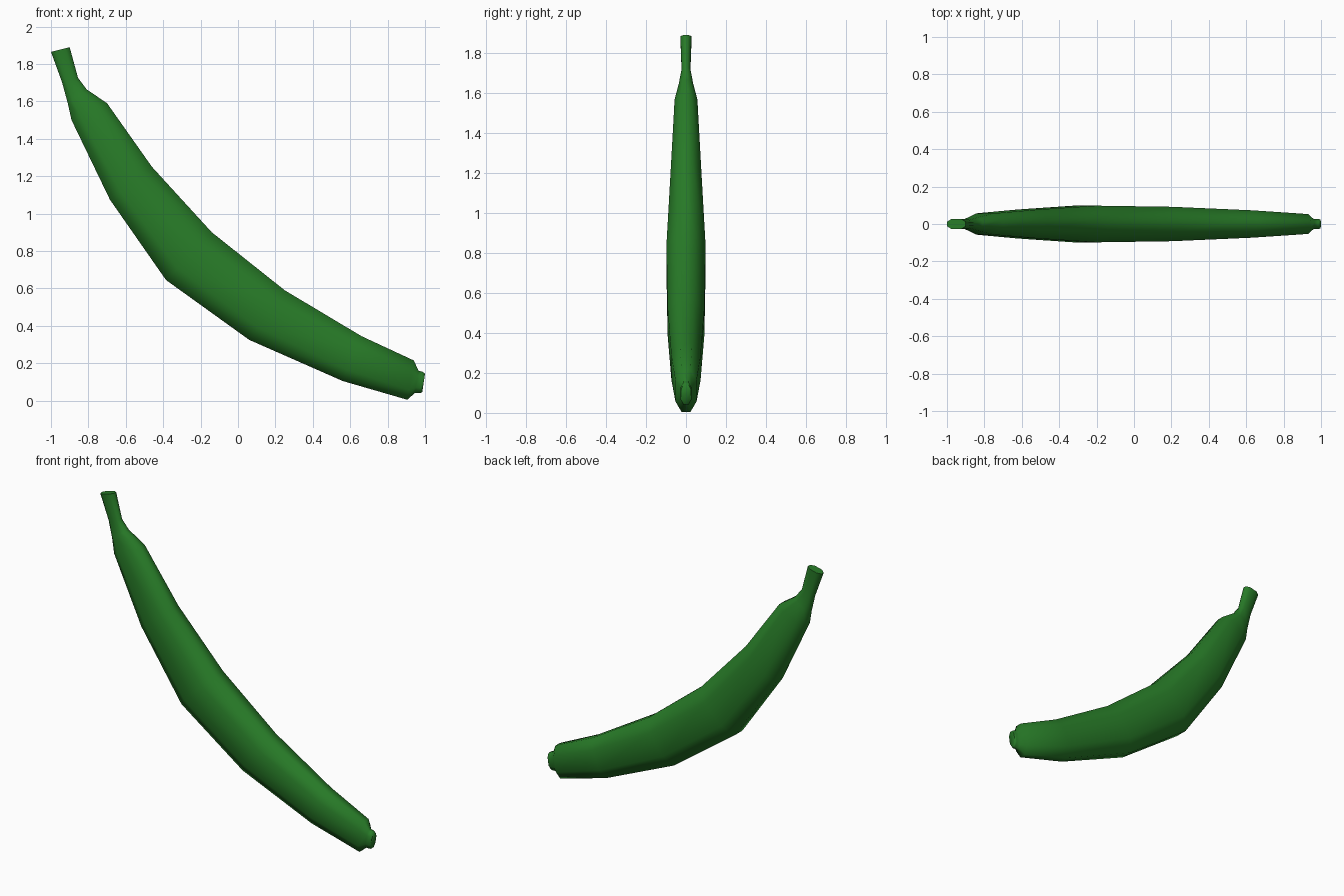
import bpy, bmesh
from mathutils import Vector

if "Cube" in bpy.data.objects:
    bpy.data.objects.remove(bpy.data.objects["Cube"])

green = bpy.data.materials.new("unripe green")
green.diffuse_color = (0.021, 0.2, 0.021, 1)
green.use_nodes = True
green.node_tree.nodes["Principled BSDF"].inputs["Base Color"].default_value = green.diffuse_color

# Rings along the fruit: outer edge (x, z), inner edge (x, z), half thickness in y
RINGS = [
    (-1.00, 1.865, -0.90, 1.89, 0.028),   # stem tip
    (-0.94, 1.70, -0.855, 1.725, 0.022),
    (-0.91, 1.59, -0.81, 1.665, 0.036),   # neck
    (-0.89, 1.50, -0.70, 1.59, 0.057),    # shoulder
    (-0.685, 1.075, -0.46, 1.25, 0.077),
    (-0.385, 0.645, -0.14, 0.90, 0.098),
    (0.06, 0.325, 0.25, 0.59, 0.092),
    (0.56, 0.105, 0.66, 0.345, 0.073),
    (0.905, 0.005, 0.94, 0.215, 0.053),   # blunt end
    (0.945, 0.04, 0.965, 0.16, 0.027),
    (0.975, 0.04, 0.985, 0.155, 0.028),   # blossom nub
    (0.985, 0.045, 1.00, 0.145, 0.024),
]
# Eight-sided section: (across y, outer -> inner)
SECTION = [(0.42, 1), (1, 0.5), (1, -0.5), (0.42, -1),
           (-0.42, -1), (-1, -0.5), (-1, 0.5), (-0.42, 1)]

# Fruit skin lofted through the rings
bm = bmesh.new()
loops = []
for ox, oz, ix, iz, w in RINGS:
    outer, inner = Vector((ox, 0, oz)), Vector((ix, 0, iz))
    mid, half = (outer + inner) / 2, (inner - outer) / 2
    loops.append([bm.verts.new(mid + half * v + Vector((0, w * u, 0)))
                  for u, v in SECTION])
n = len(SECTION)
for a, b in zip(loops, loops[1:]):
    for i in range(n):
        j = (i + 1) % n
        bm.faces.new((a[i], a[j], b[j], b[i]))
bm.faces.new(loops[0])
bm.faces.new(loops[-1])
bmesh.ops.recalc_face_normals(bm, faces=bm.faces)

mesh = bpy.data.meshes.new("banana")
bm.to_mesh(mesh)
bm.free()
mesh.materials.append(green)
banana = bpy.data.objects.new("banana", mesh)
bpy.context.collection.objects.link(banana)

# Smooth skin, crisp end cuts
bpy.context.view_layer.objects.active = banana
banana.select_set(True)
bpy.ops.object.shade_smooth_by_angle(angle=1.2)
